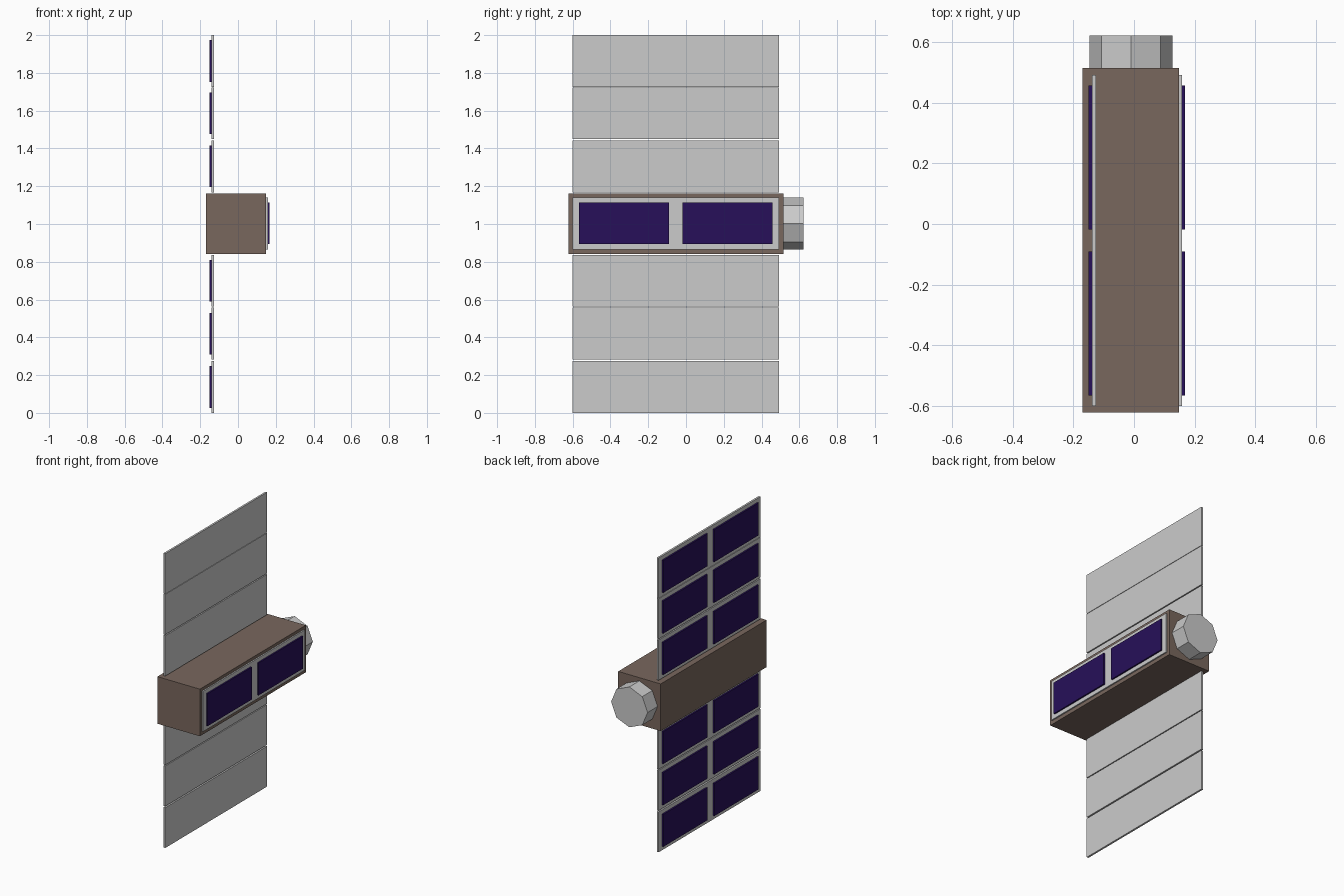
import bpy, math

if "Cube" in bpy.data.objects:
    bpy.data.objects.remove(bpy.data.objects["Cube"])

BODY_Y = -0.0545      # shared centre line of body and panels
BODY_X = -0.01


def material(name, rgb):
    m = bpy.data.materials.new(name)
    m.diffuse_color = (*rgb, 1)
    m.use_nodes = True
    m.node_tree.nodes["Principled BSDF"].inputs["Base Color"].default_value = m.diffuse_color
    return m


brown = material("brown_foil", (0.19, 0.135, 0.11))
violet = material("solar_violet", (0.02, 0.005, 0.10))


def box(name, x, y, z, mat=None):
    """Box from (min, max) pairs on each axis."""
    spans = (x, y, z)
    bpy.ops.mesh.primitive_cube_add(size=1, location=[(a + b) / 2 for a, b in spans])
    ob = bpy.context.object
    ob.name = name
    ob.scale = [b - a for a, b in spans]
    bpy.ops.object.transform_apply(location=False, rotation=False, scale=True)
    if mat:
        ob.data.materials.append(mat)
    return ob


def solar_panel(name, x_back, x_face, x_cell, z_mid):
    """Backing plate with two cells side by side on its outer face."""
    box(name + "_plate", sorted((x_back, x_face)),
        (BODY_Y - 0.547, BODY_Y + 0.547), (z_mid - 0.137, z_mid + 0.137))
    for side, label in ((-1, "front"), (1, "back")):
        y = sorted((BODY_Y + side * 0.036, BODY_Y + side * 0.512))
        box(f"{name}_cell_{label}", sorted((x_face, x_cell)), y,
            (z_mid - 0.11, z_mid + 0.11), violet)


# Main body
box("body", (-0.17, 0.149), (-0.6225, 0.515), (0.841, 1.161), brown)

# Panel fixed to the right side of the body
solar_panel("side_panel", 0.149, 0.158, 0.168, 1.003)

# Deployed wings: three panels below the body and three above
for i, z in enumerate((0.137, 0.42, 0.70)):
    solar_panel(f"lower_wing_{i + 1}", -0.126, -0.139, -0.150, z)
for i, z in enumerate((1.305, 1.586, 1.863)):
    solar_panel(f"upper_wing_{i + 1}", -0.126, -0.139, -0.150, z)

# Eight-sided thruster drum on the back end
bpy.ops.mesh.primitive_cylinder_add(
    vertices=8, radius=0.137, depth=0.1105,
    location=(BODY_X, 0.56725, 1.002), rotation=(math.pi / 2, 0, 0))
bpy.context.object.name = "thruster"
